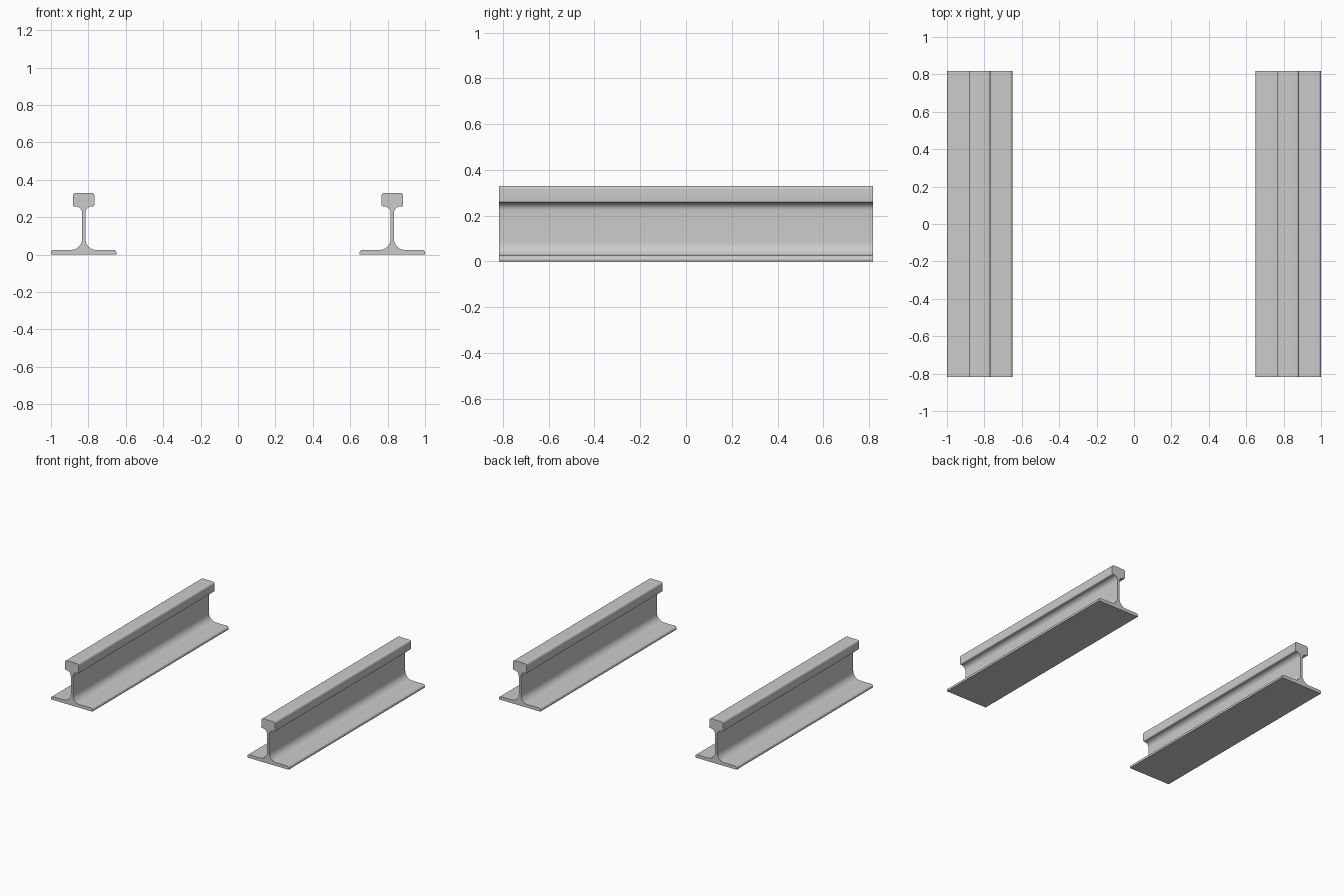
import bpy, bmesh
from math import radians
from mathutils import Vector

if "Cube" in bpy.data.objects:
    bpy.data.objects.remove(bpy.data.objects["Cube"])

HALF_LEN = 0.817
CENTRE_X = 0.825

# Right half of the rail section: (x, z, corner radius)
HALF = [
    (0.175, 0.0, 0.003),    # foot bottom edge
    (0.175, 0.025, 0.015),  # foot top edge
    (0.009, 0.025, 0.058),  # foot to web fillet
    (0.009, 0.257, 0.034),  # web to head fillet
    (0.057, 0.257, 0.008),  # head lower edge
    (0.057, 0.33, 0.014),   # head upper edge
]


def rounded(points, steps=8):
    """Replace each right-angled corner with an arc."""
    out = []
    n = len(points)
    vecs = [Vector((p[0], p[1])) for p in points]
    for i, (x, z, r) in enumerate(points):
        c = vecs[i]
        a = (vecs[i - 1] - c).normalized() * r
        b = (vecs[(i + 1) % n] - c).normalized() * r
        mid = c + a + b
        for k in range(steps + 1):
            t = radians(90) * k / steps
            d = Vector((0, 0)) - b * cos(t) - a * sin(t)
            out.append(mid + d)
    return out


from math import cos, sin

section = rounded(HALF + [(-x, z, r) for x, z, r in reversed(HALF)])


def make_rail(name, x):
    bm = bmesh.new()
    face = bm.faces.new([bm.verts.new((p.x, -HALF_LEN, p.y)) for p in section])
    res = bmesh.ops.extrude_face_region(bm, geom=[face], use_keep_orig=True)
    verts = [g for g in res["geom"] if isinstance(g, bmesh.types.BMVert)]
    bmesh.ops.translate(bm, verts=verts, vec=(0, 2 * HALF_LEN, 0))
    bmesh.ops.recalc_face_normals(bm, faces=bm.faces)
    mesh = bpy.data.meshes.new(name)
    bm.to_mesh(mesh)
    bm.free()
    rail = bpy.data.objects.new(name, mesh)
    bpy.context.collection.objects.link(rail)
    rail.location.x = x
    bpy.ops.object.select_all(action='DESELECT')
    rail.select_set(True)
    bpy.context.view_layer.objects.active = rail
    bpy.ops.object.shade_smooth_by_angle(angle=radians(35))


# Two parallel rails
make_rail("left_rail", -CENTRE_X)
make_rail("right_rail", CENTRE_X)
